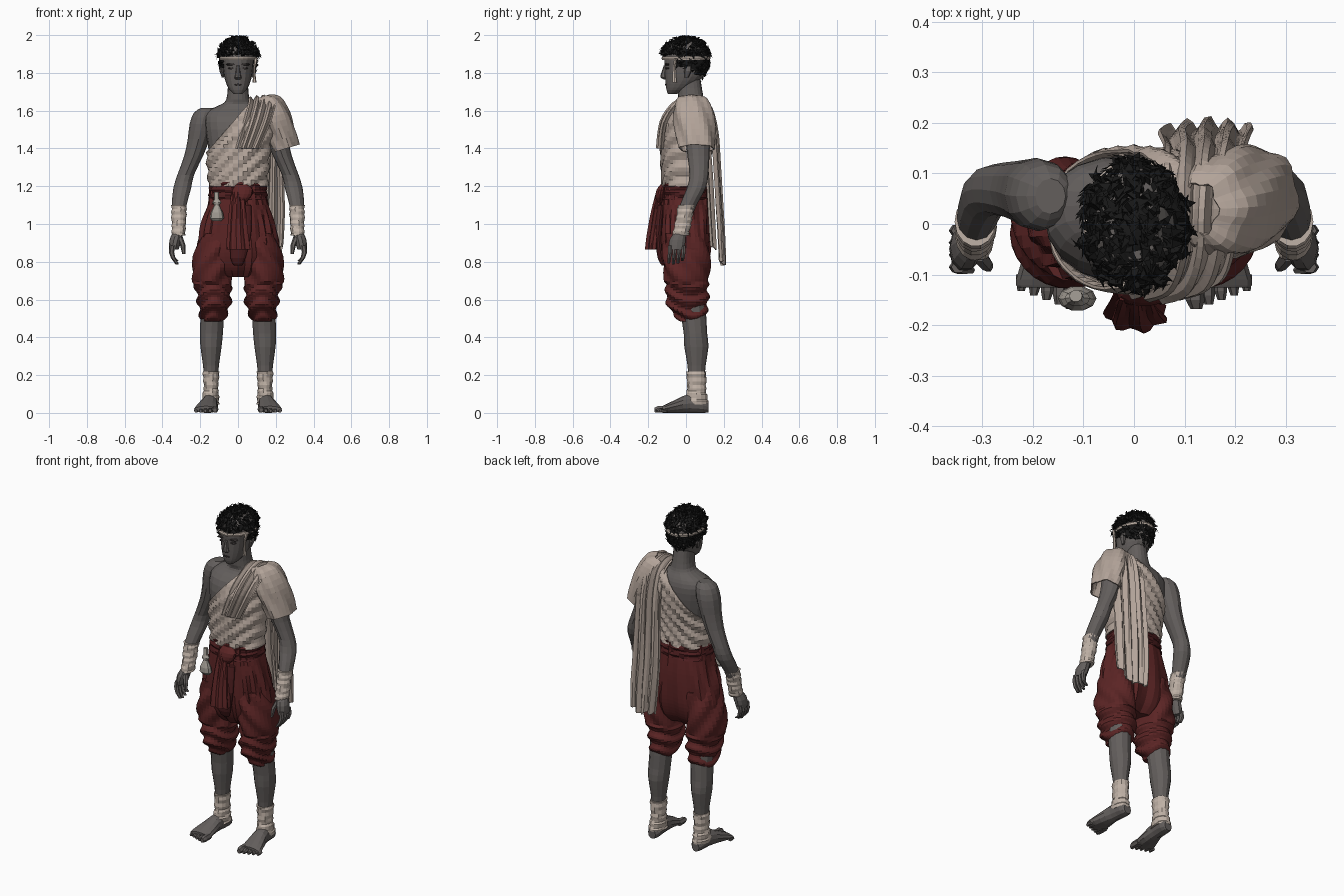
import bpy, bmesh, random
from math import sin, cos, pi, copysign
from mathutils import Vector
random.seed(4)

def material(name, rgb):
    m = bpy.data.materials.new(name)
    m.diffuse_color = (*rgb, 1)
    return m

SKIN = material("skin", (.125, .113, .108))
DARK = material("dark features", (.04, .033, .032))
CLOTH = material("linen cloth", (.45, .37, .32))
RED = material("dark red cloth", (.105, .018, .018))
BELT = material("belt red", (.075, .013, .014))
HAIR = material("black hair", (.009, .009, .009))
WRAP = material("bandage", (.52, .44, .38))
POUCH = material("pouch grey", (.38, .35, .31))

def finish(name, bm, mat, solid=0):
    bmesh.ops.recalc_face_normals(bm, faces=bm.faces)
    me = bpy.data.meshes.new(name)
    bm.to_mesh(me)
    bm.free()
    me.materials.append(mat)
    ob = bpy.data.objects.new(name, me)
    bpy.context.collection.objects.link(ob)
    if solid:
        md = ob.modifiers.new("thickness", 'SOLIDIFY')
        md.thickness, md.offset = solid, 0
    return ob

def smooth_path(rows, sub):
    """Catmull-Rom interpolation of tuples."""
    out = []
    for i in range(len(rows) - 1):
        p = [rows[max(i - 1, 0)], rows[i], rows[i + 1], rows[min(i + 2, len(rows) - 1)]]
        for k in range(sub):
            t = k / sub
            out.append([b + .5 * t * (c - a + t * (2*a - 5*b + 4*c - d + t * (3*(b - c) + d - a)))
                        for a, b, c, d in zip(*p)])
    return out + [list(rows[-1])]

def loft(name, rings, mat, n=12, sub=1, axis='z', p=2, fold=None, mirror=False,
         caps=True, tilt=0, cut=None, solid=0):
    """Rings are (position on axis, centre u, centre v, radius u, radius v)."""
    bm = bmesh.new()
    for side in ((1, -1) if mirror else (1,)):
        loops = []
        for t, cu, cv, ru, rv in smooth_path(rings, sub):
            loop = []
            for i in range(n):
                a = 2 * pi * i / n
                c, s = cos(a), sin(a)
                u = cu + ru * copysign(abs(c) ** (2 / p), c)
                v = cv + rv * copysign(abs(s) ** (2 / p), s)
                if fold:
                    f = fold(a, t, u, v)
                    u, v = u + f * c, v + f * s
                co = (u, v, t + tilt * (u - cu)) if axis == 'z' else (u, t, v)
                loop.append(bm.verts.new((co[0] * side, co[1], co[2])))
            loops.append(loop)
        for A, B in zip(loops, loops[1:]):
            for i in range(n):
                j = (i + 1) % n
                bm.faces.new((A[i], A[j], B[j], B[i]))
        if caps:
            bm.faces.new(loops[0])
            bm.faces.new(loops[-1])
    if cut:
        bmesh.ops.bisect_plane(bm, geom=bm.verts[:] + bm.edges[:] + bm.faces[:],
                               plane_co=cut[0], plane_no=cut[1], clear_outer=True)
    return finish(name, bm, mat, solid)

def ribbon(name, path, mat, n=18, sub=4, amp=.012, waves=4, ragged=.02):
    """Folded strip, path rows are (x, y, z, width)."""
    bm = bmesh.new()
    rows = smooth_path(path, sub)
    grid = []
    for k, (x, y, z, w) in enumerate(rows):
        a, b = rows[max(k - 1, 0)], rows[min(k + 1, len(rows) - 1)]
        nrm = Vector((0, -(b[2] - a[2]), b[1] - a[1])).normalized()
        row = []
        for i in range(n + 1):
            u = i / n
            co = Vector((x + (u - .5) * w, y, z)) + nrm * amp * (sin(u * waves * 2 * pi + k * .06) - 2 * abs(u - .5))
            if k == len(rows) - 1:
                co.z += random.uniform(0, ragged) + ragged * 2 * abs(u - .6)
            row.append(bm.verts.new(co))
        grid.append(row)
    for A, B in zip(grid, grid[1:]):
        for i in range(n):
            bm.faces.new((A[i], A[i + 1], B[i + 1], B[i]))
    return finish(name, bm, mat, .008)

def bandage(a, t, u, v):
    return .008 * ((t * 28 + a / (2 * pi)) % 1)

# Torso and neck
torso = [(1.1, 0, 0, .145, .105), (1.2, 0, -.003, .142, .108), (1.3, 0, -.003, .148, .112),
         (1.4, 0, .002, .157, .12), (1.5, 0, .01, .172, .125), (1.57, 0, .022, .175, .112),
         (1.61, 0, .035, .14, .085), (1.635, 0, .035, .085, .07), (1.66, 0, .027, .062, .068),
         (1.72, 0, .02, .054, .064), (1.78, 0, .015, .054, .06)]
loft("torso", torso, SKIN, 20, 2, p=2.3)

# Diagonal wrapped cloth with parallel folds
loft("chest_cloth", torso[1:8], CLOTH, 48, 5, p=2.3, caps=False, solid=.006,
     fold=lambda a, t, u, v: .012 + .007 * sin((t - 1.0 * u) * 78 + 9 * v),
     cut=((0, 0, 1.57), (-1.14, 0, 1)))
loft("shoulder_sleeve", [(1.672, .13, .03, .035, .05), (1.65, .155, .033, .065, .085),
     (1.57, .19, .04, .08, .105), (1.48, .225, .05, .075, .1), (1.4, .255, .055, .066, .09)],
     CLOTH, 28, 3, caps=False, tilt=.3, solid=.006,
     fold=lambda a, t, u, v: .005 * sin(a * 6 + t * 20))
ribbon("shoulder_drape", [(.05, -.145, 1.4, .12), (.1, -.125, 1.54, .14), (.125, -.06, 1.635, .14),
       (.13, .03, 1.672, .14), (.135, .115, 1.63, .15), (.14, .155, 1.5, .16), (.14, .17, 1.3, .17),
       (.14, .182, 1.1, .18), (.145, .192, .95, .18), (.15, .2, .775, .16)], CLOTH)
ribbon("side_drape", [(.2, .115, 1.45, .06), (.2, .13, 1.25, .08), (.2, .14, 1.05, .09),
       (.2, .15, .86, .07)], CLOTH, 10, 3, waves=2)

# Arms, hands and wrist wraps
loft("arm", [(1.615, .165, .055, .03, .035), (1.59, .175, .055, .058, .062), (1.53, .19, .058, .066, .072),
     (1.45, .208, .062, .058, .066), (1.36, .235, .066, .05, .058), (1.26, .277, .068, .044, .05),
     (1.19, .295, .055, .047, .05), (1.1, .311, .012, .039, .044), (1.0, .314, -.015, .029, .034),
     (.94, .32, -.03, .028, .036)], SKIN, 12, 2, mirror=True)
loft("wrist_wrap", [(1.1, .312, .004, .036, .044), (1.02, .313, -.012, .034, .04),
     (.94, .315, -.03, .031, .042)], WRAP, 14, 6, fold=bandage, mirror=True)
loft("palm", [(.95, .32, -.033, .027, .034), (.915, .33, -.045, .033, .045),
     (.865, .34, -.05, .025, .044)], SKIN, 10, 2, mirror=True)
for i in range(4):
    y, e = -.085 + .024 * i, (.006, 0, .006, .02)[i]
    loft("finger_%d" % i, [(.885, .347, y, .014, .013), (.85, .352, y, .014, .012),
         (.82, .343, y - .004, .012, .011), (.785 + e, .322, y - .006, .008, .008)], SKIN, 6, mirror=True)
loft("thumb", [(.93, .308, -.06, .016, .016), (.89, .293, -.078, .014, .014),
     (.84, .287, -.087, .008, .008)], SKIN, 6, mirror=True)

# Lower legs, ankle wraps and feet
loft("lower_leg", [(.58, .135, .035, .066, .066), (.5, .137, .042, .062, .066), (.42, .141, .05, .061, .062),
     (.35, .143, .055, .056, .064), (.25, .143, .056, .042, .048), (.15, .143, .056, .035, .042),
     (.05, .145, .06, .036, .045)], SKIN, 12, 2, mirror=True)
loft("ankle_wrap", [(.22, .143, .056, .04, .05), (.13, .143, .056, .035, .046),
     (.08, .145, .055, .04, .056), (.045, .146, .055, .042, .062)], WRAP, 14, 5, fold=bandage, mirror=True)
loft("foot", [(.118, .145, .03, .024, .028), (.09, .145, .04, .04, .04), (.02, .15, .05, .041, .05),
     (-.05, .16, .036, .054, .036), (-.11, .169, .022, .064, .022), (-.125, .17, .018, .06, .018)],
     SKIN, 12, 2, axis='y', mirror=True)
for i in range(5):
    x, r = .121 + .025 * i, (.019, .014, .013, .012, .012)[i]
    tip = -.168 + .009 * i
    loft("toe_%d" % i, [(-.1, x, r, r, r), (tip + .018, x, r, r, r), (tip, x + .002, r * .8, r * .6, r * .7)],
         SKIN, 6, axis='y', mirror=True)

# Baggy trousers: hips and gathered legs
loft("trouser_hips", [(1.22, 0, -.003, .142, .116), (1.15, 0, -.003, .15, .122), (1.05, 0, 0, .178, .13),
     (.95, 0, 0, .2, .132), (.85, 0, 0, .215, .125), (.77, 0, 0, .2, .1), (.72, 0, 0, .15, .06)],
     RED, 44, 4, p=2.3,
     fold=lambda a, t, u, v: .007 * sin(7 * a + 22 * t * cos(a)) + .004 * sin(15 * a + 9 * t))
loft("trouser_leg", [(.95, .105, 0, .09, .115), (.85, .125, .002, .103, .124), (.77, .137, .003, .105, .123),
     (.71, .139, .005, .103, .117), (.65, .13, .006, .093, .112), (.6, .126, .006, .09, .113),
     (.55, .127, .012, .08, .1), (.51, .132, .024, .068, .08), (.485, .134, .032, .058, .064)],
     RED, 32, 4, mirror=True,
     fold=lambda a, t, u, v: (.009 * sin(t * 85 + 1.5 * sin(a) + 2 * cos(2 * a)) if t < .68
                              else .007 * sin(5 * a + 40 * t)))

# Belt, knot, hanging sash and pouch
loft("belt", [(1.222, 0, -.003, .146, .12), (1.18, 0, -.003, .153, .124), (1.13, 0, -.003, .156, .127)],
     BELT, 32, 4, p=2.3, fold=lambda a, t, u, v: .005 * sin(t * 170 + 2 * sin(2 * a)))
loft("sash_knot", [(1.21, .02, -.12, .03, .015), (1.18, .025, -.132, .055, .025),
     (1.14, .015, -.138, .05, .025), (1.11, .005, -.138, .03, .015)], RED, 14, 2)
loft("front_sash", [(1.17, 0, -.135, .032, .018), (1.08, .0, -.152, .042, .026), (.98, 0, -.165, .05, .032),
     (.9, .003, -.175, .058, .034), (.865, .005, -.178, .06, .034)], RED, 28, 4,
     fold=lambda a, t, u, v: .006 * sin(7 * a + 5 * t))
loft("sash_under_layer", [(1.1, .02, -.13, .05, .02), (.95, .015, -.145, .055, .02),
     (.82, 0, -.13, .04, .02), (.78, 0, -.115, .02, .012)], BELT, 16, 2)
loft("pouch", [(1.17, -.115, -.142, .013, .012), (1.13, -.113, -.146, .014, .012), (1.115, -.112, -.147, .025, .016),
     (1.1, -.112, -.147, .014, .013), (1.06, -.112, -.148, .033, .024), (1.03, -.112, -.147, .038, .025),
     (1.015, -.112, -.145, .022, .015)], POUCH, 10)

# Head and face
loft("head", [(1.688, 0, -.072, .022, .024), (1.71, 0, -.052, .045, .052), (1.74, 0, -.03, .061, .078),
     (1.78, 0, -.01, .073, .101), (1.83, 0, 0, .08, .113), (1.88, 0, 0, .083, .117),
     (1.93, 0, 0, .078, .108), (1.965, 0, 0, .05, .07)], SKIN, 18, 2, p=2.2)
loft("nose", [(1.838, 0, -.108, .009, .01), (1.79, 0, -.115, .014, .019), (1.775, 0, -.114, .02, .02),
     (1.765, 0, -.108, .013, .01)], SKIN, 8)
loft("ear", [(1.835, .086, .012, .008, .016), (1.81, .087, .01, .011, .02), (1.775, .08, .003, .006, .01)],
     SKIN, 8, mirror=True)
loft("brow", [(-.113, .036, 1.845, .024, .004), (-.09, .036, 1.845, .028, .008)], DARK, 8, axis='y', mirror=True)
loft("eye", [(-.109, .035, 1.824, .013, .004), (-.09, .035, 1.824, .018, .007)], DARK, 8, axis='y', mirror=True)
loft("mouth", [(-.112, 0, 1.738, .017, .004), (-.09, 0, 1.738, .026, .007)], DARK, 8, axis='y')

# Headband with a hanging tail
loft("headband", [(1.886, 0, 0, .098, .126), (1.878, 0, 0, .102, .13), (1.868, 0, 0, .099, .127)], WRAP, 24)
loft("headband_tail", [(1.88, .095, -.055, .011, .009), (1.83, .088, -.062, .005, .008),
     (1.78, .087, -.062, .007, .011), (1.75, .087, -.06, .011, .013)], WRAP, 6)

# Hair: cap plus random curling tufts
def hairline(y):
    return 1.888 if y < -.06 else 1.83 if y < .0 else 1.825 - .6 * min(y, .11)

def scalp(d):
    return Vector((d.x * .093, d.y * .119 - .002, 1.87 + d.z * (.106 if d.z > 0 else .135)))

bm = bmesh.new()
bmesh.ops.create_icosphere(bm, subdivisions=4, radius=1)
for v in bm.verts:
    v.co = scalp(v.co)
bmesh.ops.delete(bm, geom=[v for v in bm.verts if v.co.z < hairline(v.co.y)], context='VERTS')
count = 0
while count < 520:
    d = Vector([random.gauss(0, 1) for _ in range(3)]).normalized()
    p = scalp(d)
    if p.z < hairline(p.y) + .005 or abs(p.z - 1.877) < .012:
        continue
    count += 1
    side = d.cross(Vector([random.gauss(0, 1) for _ in range(3)])).normalized()
    up = d.cross(side)
    r = random.uniform(.009, .016)
    reach = random.uniform(.012, .032) * (1 if p.z > 1.88 else .5)
    base = [bm.verts.new(p + (side * cos(k * 2.094) + up * sin(k * 2.094)) * r - d * .006) for k in range(3)]
    mid = [bm.verts.new(p + d * reach * .8 + side * .008 + (side * cos(k * 2.094) + up * sin(k * 2.094)) * r * .7)
           for k in range(3)]
    tip = p + d * reach + side * .03
    tip.z = min(tip.z, 2.0)
    tip = bm.verts.new(tip)
    for k in range(3):
        j = (k + 1) % 3
        bm.faces.new((base[k], base[j], mid[j], mid[k]))
        bm.faces.new((mid[k], mid[j], tip))
for v in bm.verts:
    v.co.z = min(v.co.z, 2.0)
finish("hair", bm, HAIR)
